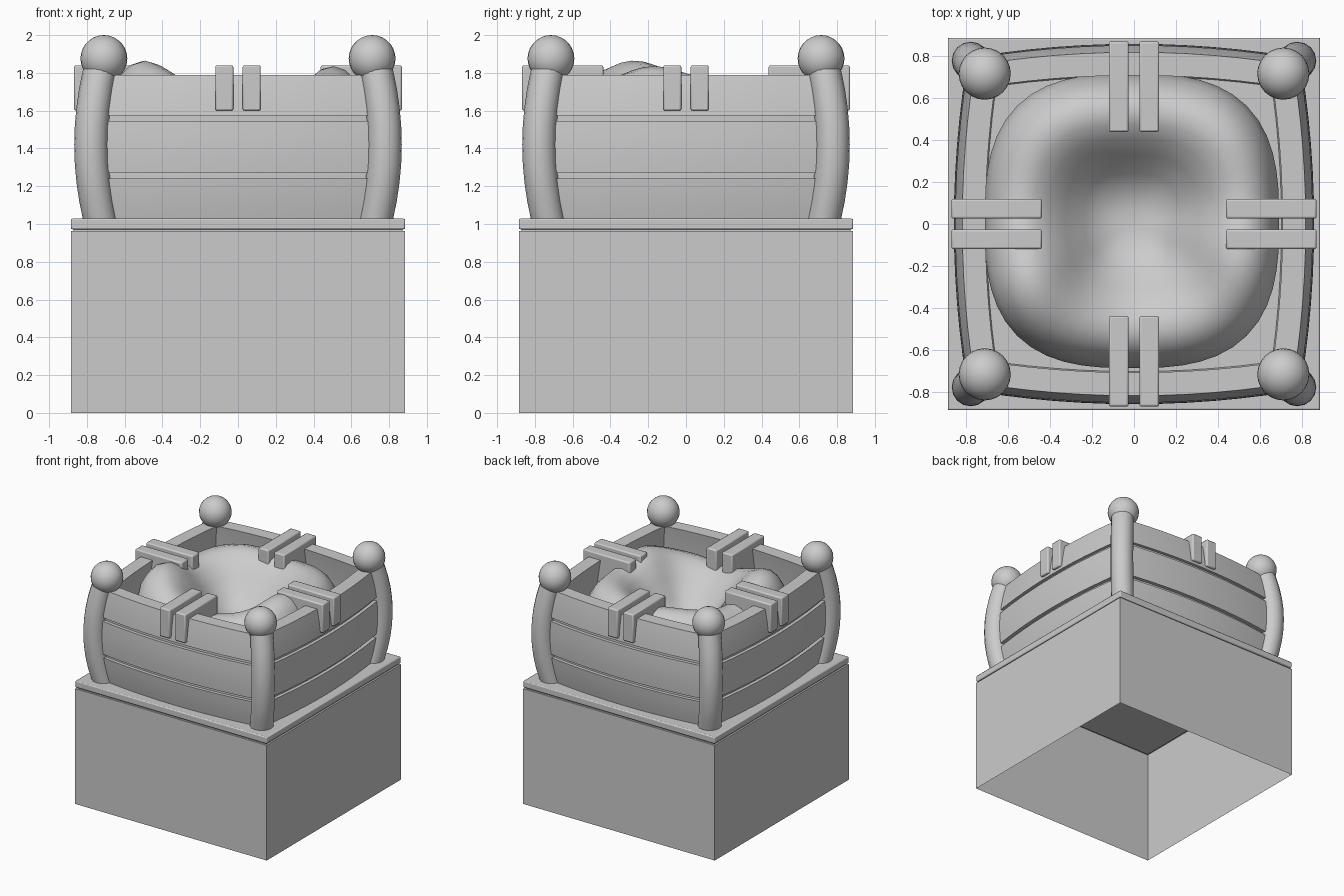
import bpy, bmesh
from math import sin, cos, pi, radians, exp
from mathutils import Vector, Matrix

if "Cube" in bpy.data.objects:
    bpy.data.objects.remove(bpy.data.objects["Cube"])


def finish(bm, name, angle=None, bevel=0):
    bmesh.ops.recalc_face_normals(bm, faces=bm.faces)
    me = bpy.data.meshes.new(name)
    bm.to_mesh(me)
    bm.free()
    ob = bpy.data.objects.new(name, me)
    bpy.context.collection.objects.link(ob)
    if bevel:
        mod = ob.modifiers.new("bevel", 'BEVEL')
        mod.width, mod.segments = bevel, 2
    if angle:
        bpy.ops.object.select_all(action='DESELECT')
        ob.select_set(True)
        bpy.context.view_layer.objects.active = ob
        bpy.ops.object.shade_smooth_by_angle(angle=radians(angle))
    return ob


def loft(name, rings, angle):
    """Skin a list of closed rings and cap both ends."""
    bm = bmesh.new()
    vs = [[bm.verts.new(p) for p in ring] for ring in rings]
    n = len(vs[0])
    for a, b in zip(vs, vs[1:]):
        for i in range(n):
            j = (i + 1) % n
            bm.faces.new((a[i], a[j], b[j], b[i]))
    bm.faces.new(vs[0])
    bm.faces.new(vs[-1])
    return finish(bm, name, angle)


def box(name, lo, hi, bevel=0, open_bottom=False, turn=0):
    bm = bmesh.new()
    bmesh.ops.create_cube(bm, size=1)
    lo, hi = Vector(lo), Vector(hi)
    for v in bm.verts:
        v.co = Vector([lo[i] + (v.co[i] + .5) * (hi[i] - lo[i]) for i in range(3)])
    if open_bottom:
        bm.normal_update()
        low = [f for f in bm.faces if f.normal.z < -.9]
        bmesh.ops.delete(bm, geom=low, context='FACES_ONLY')
    bm.transform(Matrix.Rotation(turn, 4, 'Z'))
    return finish(bm, name, 30 if bevel else None, bevel)


def bulge(z):
    """Barrel-like outward swell of the crate at height z."""
    return 0.047 * (1 - ((z - 1.42) / 0.4) ** 2)


# Hollow pedestal and the board on top of it
E = 0.885
box("pedestal", (-E, -E, 0), (E, E, 0.962), open_bottom=True)
box("pedestal_groove", (-.87, -.87, 0.955), (.87, .87, 0.98))
box("top_board", (-E, -E, 0.972), (E, E, 1.028), bevel=0.008)

# Bulging plank walls, with two recessed joints between the three planks
outer = []
for z0, z1 in ((1.02, 1.24), (1.27, 1.545), (1.575, 1.79)):
    for k in range(5):
        z = z0 + (z1 - z0) * k / 4
        outer.append((0.81 + bulge(z), z))
    if z1 < 1.7:
        outer += [(0.782 + bulge(z1), z1), (0.782 + bulge(z1), z1 + .03)]
inner = [(0.70 + bulge(z), z) for z in (1.79, 1.6, 1.42, 1.2, 1.02)]
for side in range(4):
    rot = Matrix.Rotation(side * pi / 2, 4, 'Z')
    rings = []
    for k in range(13):
        x = -0.75 + 1.5 * k / 12
        sag = 0.06 * (x / 0.75) ** 2
        rings.append([rot @ Vector((x, -(d - sag), z)) for d, z in outer + inner])
    loft(f"plank_wall_{side}", rings, 35)

    # Pair of clamp bars over the wall
    for s in (-1, 1):
        x0, x1 = sorted((s * 0.025, s * 0.12))
        box(f"clamp_bar_{side}_{s}", (x0, -0.868, 1.6), (x1, -0.438, 1.84),
            bevel=0.01, turn=side * pi / 2)

# Bowed corner posts with ball finials
for sx in (-1, 1):
    for sy in (-1, 1):
        rings = []
        for k in range(9):
            z = 1.02 + 0.8 * k / 8
            c = 0.73 + bulge(z)
            rings.append([(sx * c + .09 * cos(a * pi / 8), sy * c + .09 * sin(a * pi / 8), z)
                          for a in range(16)])
        loft(f"corner_post_{sx}_{sy}", rings, 50)
        bm = bmesh.new()
        bmesh.ops.create_uvsphere(bm, u_segments=24, v_segments=14, radius=0.124)
        bm.transform(Matrix.Translation((sx * 0.71, sy * 0.715, 1.876)))
        finish(bm, f"ball_finial_{sx}_{sy}", 60)


# Soft hollow cushion with an uneven rim
def rim(t):
    h = 1.735
    for centre, width, amount in ((211, 26, .13), (340, 24, .10), (40, 30, .05),
                                  (120, 35, .05), (272, 25, -.05)):
        d = (t - centre + 180) % 360 - 180
        h += amount * exp(-(d / width) ** 2)
    return h


LOW = 1.42
inside = ((.08, .0), (.2, .06), (.32, .25), (.45, .58), (.56, .82), (.66, .96), (.75, 1))
outside = ((.84, .02), (.91, .07), (.97, .15), (1, .25), (.98, .36), (.9, .5), (.8, .66))
rings = []
for f, k in inside + outside:
    ring = []
    for i in range(56):
        t = i * 360 / 56
        c, s = cos(radians(t)), sin(radians(t))
        r = f * 0.7 / (abs(c) ** 2.8 + abs(s) ** 2.8) ** (1 / 2.8)
        h = rim(t)
        z = LOW + (h - LOW) * k if f <= .75 else h - k
        ring.append((r * c - .01, r * s + .015, z))
    rings.append(ring)
loft("cushion", rings, 80)
